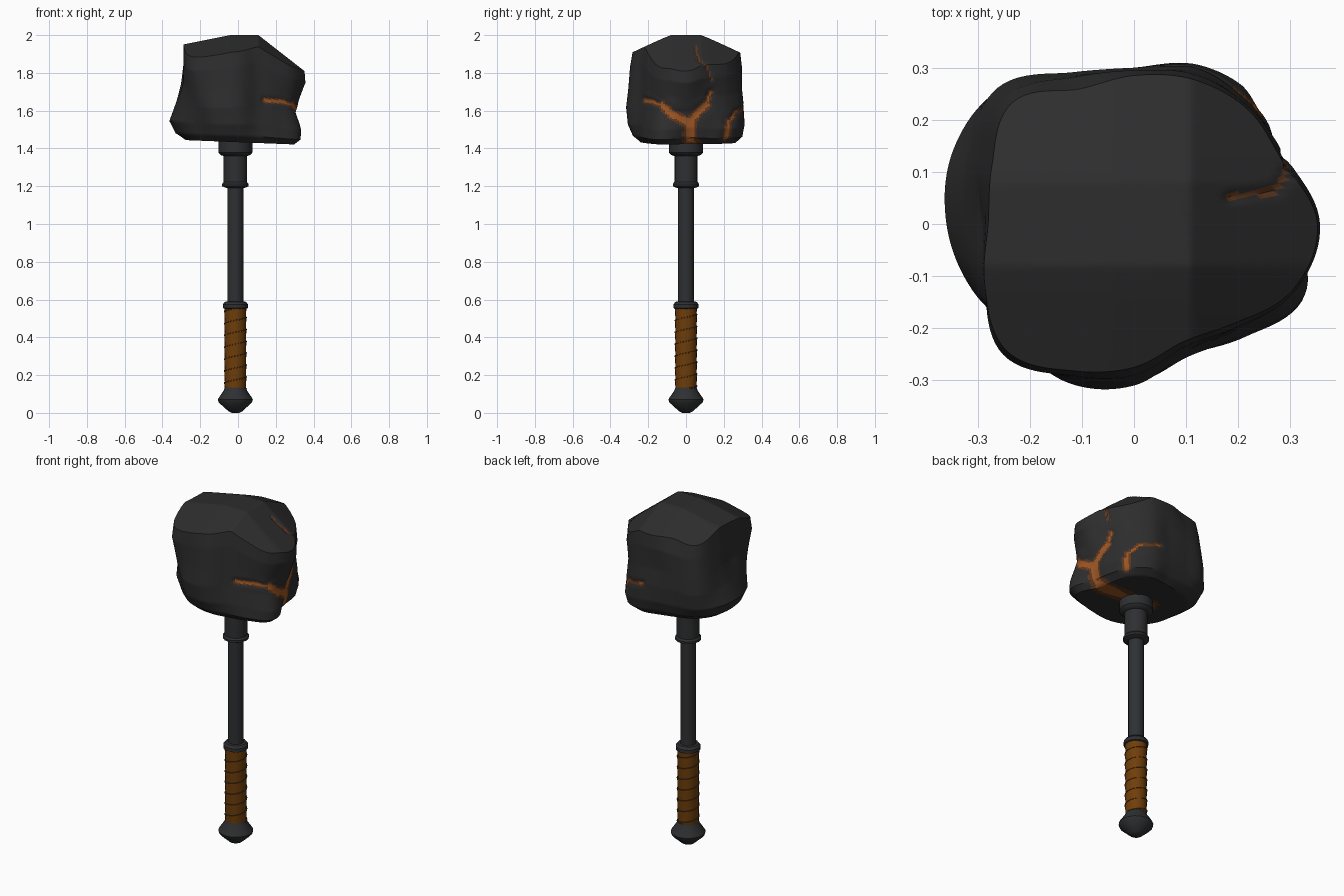
import bpy, bmesh, math
from mathutils import Vector

if "Cube" in bpy.data.objects:
    bpy.data.objects.remove(bpy.data.objects["Cube"])

CX = -0.014  # handle axis offset


def mat(name, r, g, b):
    m = bpy.data.materials.new(name)
    m.diffuse_color = (r, g, b, 1)
    m.use_nodes = True
    m.node_tree.nodes["Principled BSDF"].inputs["Base Color"].default_value = m.diffuse_color
    return m


STONE = mat("dark stone", 0.026, 0.026, 0.027)
METAL = mat("dark iron", 0.028, 0.029, 0.031)
WRAP = mat("brown leather", 0.16, 0.048, 0.003)
GLOW = mat("bright ember", 0.33, 0.092, 0.017)
RIM = mat("dim ember", 0.11, 0.037, 0.013)


def finish(bm, name, mats, angle):
    bmesh.ops.recalc_face_normals(bm, faces=bm.faces[:])
    me = bpy.data.meshes.new(name)
    bm.to_mesh(me)
    bm.free()
    for m in mats:
        me.materials.append(m)
    for p in me.polygons:
        p.use_smooth = True
    me.set_sharp_from_angle(angle=math.radians(angle))
    ob = bpy.data.objects.new(name, me)
    bpy.context.collection.objects.link(ob)
    return ob


def skin(bm, rings):
    """Bridge closed rings of points and cap both ends."""
    vs = [[bm.verts.new(p) for p in r] for r in rings]
    n = len(vs[0])
    for a, b in zip(vs, vs[1:]):
        for i in range(n):
            j = (i + 1) % n
            bm.faces.new((a[i], a[j], b[j], b[i]))
    bm.faces.new(vs[0][::-1])
    bm.faces.new(vs[-1])


def lathe(name, profile, material, n=16):
    bm = bmesh.new()
    skin(bm, [[(CX + r * math.cos(k * math.tau / n), r * math.sin(k * math.tau / n), z)
               for k in range(n)] for r, z in profile])
    return finish(bm, name, [material], 35)


# Handle parts
lathe("pommel", [(0.02, 0), (0.036, 0.008), (0.088, 0.055), (0.093, 0.07), (0.088, 0.08),
                 (0.062, 0.118), (0.056, 0.135)], METAL)
lathe("shaft", [(0.056, 0.55), (0.066, 0.555), (0.066, 0.575), (0.056, 0.588), (0.042, 0.59),
                (0.042, 1.19), (0.055, 1.193), (0.07, 1.2), (0.07, 1.212), (0.062, 1.222),
                (0.062, 1.36), (0.078, 1.365), (0.09, 1.378), (0.09, 1.44)], METAL)

# Spiral leather wrap with a thin dark seam
bm = bmesh.new()
pitch, steps, lo, hi = 0.063, 20, 0.13, 0.556
prof = [(0.0, 0.056), (0.0575, 0.0585), (0.058, 0.061), (0.062, 0.061), (0.063, 0.056)]
rows = []
for k in range(int(steps * 8.2)):
    a = k * math.tau / steps
    base = lo - pitch + pitch * k / steps
    rows.append([bm.verts.new((CX + r * math.cos(a), r * math.sin(a), min(hi, max(lo, base + dz))))
                 for dz, r in prof])
for a, b in zip(rows, rows[1:]):
    for i in range(len(prof) - 1):
        q = (a[i], a[i + 1], b[i + 1], b[i])
        if max(v.co.z for v in q) - min(v.co.z for v in q) > 1e-5:
            f = bm.faces.new(q)
            f.material_index = 1 if i == 3 else 0
finish(bm, "grip_wrap", [WRAP, METAL], 35)

# Stone head: radii at 16 angles for each height fraction
LEVELS = [0, 0.07, 0.2, 0.4, 0.6, 0.85, 1]
RADII = [
    [.25, .25, .28, .28, .25, .25, .28, .29, .27, .27, .26, .25, .24, .24, .27, .32],
    [.29, .29, .32, .32, .28, .29, .33, .345, .325, .31, .29, .29, .28, .27, .305, .355],
    [.305, .30, .335, .33, .30, .31, .365, .375, .36, .335, .305, .315, .305, .275, .30, .355],
    [.30, .30, .32, .325, .30, .315, .37, .345, .325, .325, .32, .33, .31, .265, .285, .33],
    [.325, .30, .31, .315, .29, .31, .36, .325, .29, .31, .335, .32, .30, .26, .28, .32],
    [.357, .32, .315, .31, .295, .305, .345, .305, .285, .31, .355, .315, .29, .255, .28, .335],
    [.352, .31, .31, .30, .285, .28, .33, .295, .28, .31, .345, .305, .275, .245, .27, .33]]
SUB = 10
N = 16 * SUB


def z_top(x, y):
    z = min(1.95 + 0.2 * (x + 0.29), 2.0, 1.975 - 0.78 * (x - 0.14))
    return z - 0.48 * max(0, math.hypot(y, 0.06) - 0.10)


def z_bottom(x, y):
    return 1.433 - 0.04 * x


def radius(row, k):
    i, t = divmod(k, SUB)
    t /= SUB
    a, b, c, d = (row[(i + o) % 16] for o in (-1, 0, 1, 2))
    return b + 0.5 * t * (c - a + t * (2 * a - 5 * b + 4 * c - d + t * (3 * (b - c) + d - a)))


def head_ring(row, v, scale=1.0):
    pts = []
    for k in range(N):
        a, r = k * math.tau / N, radius(row, k) * scale
        x, y = r * math.cos(a), r * math.sin(a)
        zb = z_bottom(x, y)
        pts.append(Vector((x, y, zb + v * (z_top(x, y) - zb))))
    return pts


rings = [head_ring(RADII[0], 0, s / 18) for s in range(1, 18)]
for i in range(6):
    m = max(3, round((LEVELS[i + 1] - LEVELS[i]) * 50))
    for s in range(m):
        t = s / m
        row = [p + (q - p) * t for p, q in zip(RADII[i], RADII[i + 1])]
        rings.append(head_ring(row, LEVELS[i] + t * (LEVELS[i + 1] - LEVELS[i])))
rings += [head_ring(RADII[6], 1, s / 36) for s in range(36, 0, -1)]

# Glowing cracks: half width, brightness reach (0 = dim only) and path on the head
C = Vector((0, 0, 1.68))
CRACKS = [
    (0.050, 0.8, [(-.08, .01, 1.43), (.22, .02, 1.43)]),
    (0.030, 0.8, [(.22, .02, 1.43), (.29, .02, 1.48), (.30, .02, 1.53)]),
    (0.019, 0.8, [(.30, .02, 1.53), (.30, -.08, 1.59), (.28, -.12, 1.63)]),
    (0.011, 0.6, [(.28, -.12, 1.63), (.25, -.18, 1.645)]),
    (0.011, 0.8, [(.25, -.18, 1.645), (.21, -.20, 1.65), (.14, -.22, 1.655)]),
    (0.019, 0.8, [(.30, .02, 1.53), (.30, .07, 1.59), (.28, .11, 1.63)]),
    (0.012, 0.5, [(.28, .11, 1.63), (.29, .14, 1.70)]),
    (0.006, 0, [(.30, .14, 1.77), (.29, .11, 1.83), (.275, .065, 1.87), (.18, .05, 1.935)]),
    (0.018, 0.6, [(.23, .21, 1.46), (.24, .23, 1.53)]),
    (0.010, 0.5, [(.24, .23, 1.53), (.19, .26, 1.59), (.07, .30, 1.62)])]
SEGS = [(w, b, (Vector(p) - C).normalized(), (Vector(q) - C).normalized())
        for w, b, path in CRACKS for p, q in zip(path, path[1:])]


def crack_at(co):
    """(distance to the closest crack in half widths, lies in a bright core)."""
    d = co - C
    size = d.length
    d.normalize()
    best, bright = 99, False
    for w, b, p, q in SEGS:
        e = q - p
        t = min(1, max(0, (d - p).dot(e) / e.length_squared))
        dist = (d - p - e * t).length * size / w
        best = min(best, dist)
        bright = bright or dist < b
    return best, bright


bm = bmesh.new()
skin(bm, rings)
for f in bm.faces:
    d, bright = crack_at(f.calc_center_median())
    f.material_index = 1 if bright else 2 if d < 1.3 else 0
for v in bm.verts:
    if v.co.x > 0.05 and v.co.z > 1.44:
        d, bright = crack_at(v.co)
        v.co += (C - v.co).normalized() * 0.01 * max(0, 1 - d / 2.5)
finish(bm, "stone_head", [STONE, GLOW, RIM], 40)
